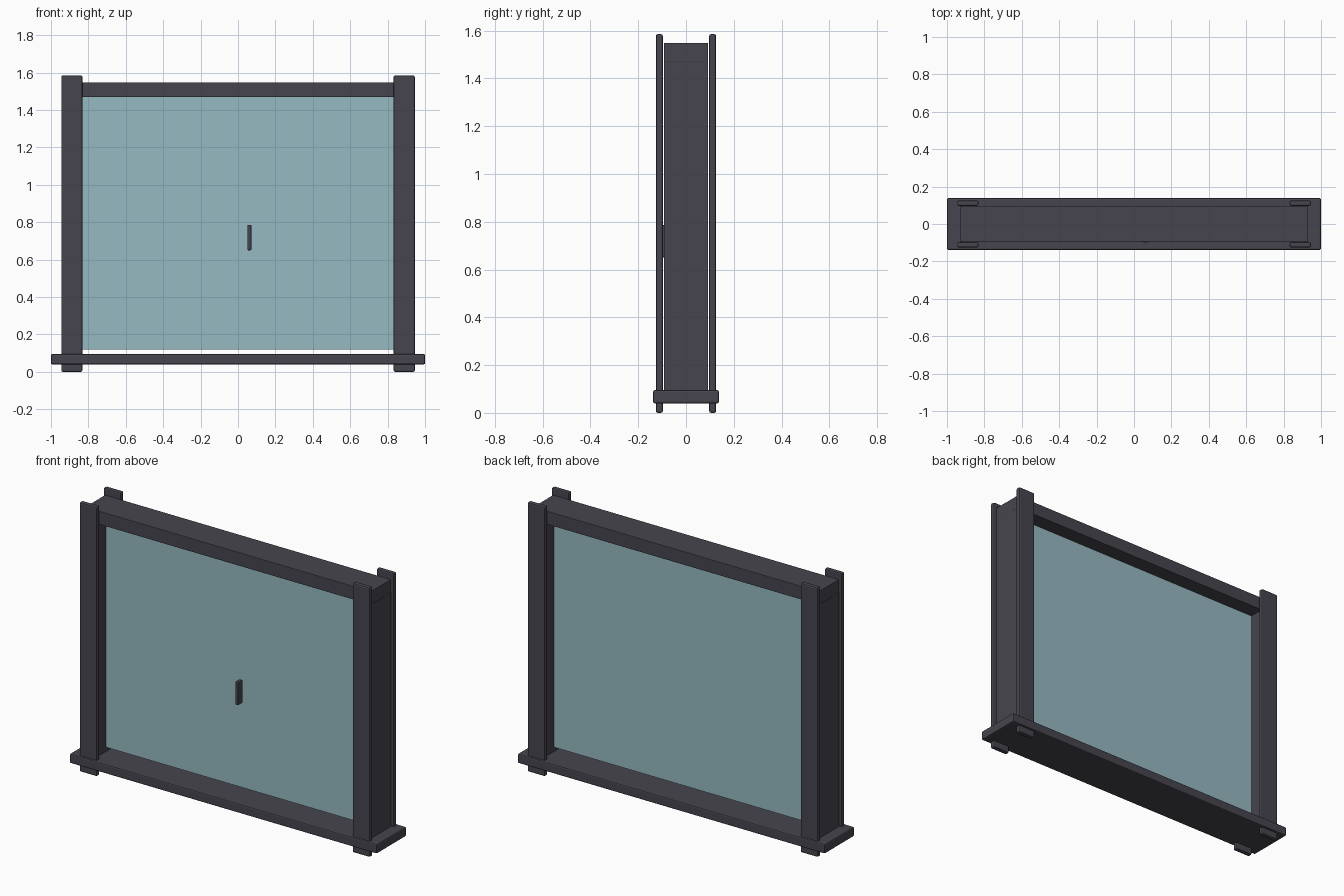
import bpy

default = bpy.data.objects.get("Cube")
if default:
    bpy.data.objects.remove(default, do_unlink=True)


def make_material(name, color):
    mat = bpy.data.materials.new(name)
    mat.use_nodes = True
    mat.diffuse_color = (*color, 1)
    mat.node_tree.nodes["Principled BSDF"].inputs["Base Color"].default_value = (*color, 1)
    return mat


charcoal = make_material("charcoal_frame", (0.062, 0.06, 0.077))
pale_teal = make_material("pale_teal_glass", (0.305, 0.49, 0.54))


def box(name, x, y, z, mat, bevel=0):
    """Box spanning the given (low, high) ranges, with optionally softened edges."""
    spans = (x, y, z)
    bpy.ops.mesh.primitive_cube_add(size=1, location=[(a + b) / 2 for a, b in spans])
    obj = bpy.context.object
    obj.name = name
    obj.scale = [b - a for a, b in spans]
    bpy.ops.object.transform_apply(location=False, rotation=False, scale=True)
    obj.data.materials.append(mat)
    if bevel:
        mod = obj.modifiers.new("soft_edges", "BEVEL")
        mod.width = bevel
        mod.segments = 2
    return obj


def mirrored(low, high, side):
    return tuple(sorted((low * side, high * side)))


DEPTH = (-0.093, 0.093)   # depth of the casing boards
OUTER, INNER = 0.93, 0.857
BASE_TOP, HEAD_LOW, HEAD_TOP = 0.095, 1.47, 1.548

# Sill and casing
box("sill", (-1, 1), (-0.138, 0.138), (0.04, BASE_TOP), charcoal, 0.007)
box("head_board", (-OUTER, OUTER), DEPTH, (HEAD_LOW, HEAD_TOP), charcoal, 0.002)
for side_name, sx in (("left", 1), ("right", -1)):
    box(f"{side_name}_jamb", mirrored(INNER, OUTER, sx), DEPTH,
        (BASE_TOP, HEAD_LOW), charcoal)
    # Trim posts pass through the sill and form the feet
    for face_name, sy in (("front", -1), ("back", 1)):
        box(f"{face_name}_{side_name}_post", mirrored(0.832, 0.945, sx),
            mirrored(0.097, 0.126, sy), (0, 1.585), charcoal, 0.008)

# Glass pane, clear of the sill by a narrow gap
box("glass_pane", (-INNER, INNER), (-0.003, 0.003), (0.12, HEAD_LOW), pale_teal)

# Pull handle
box("handle", (0.05, 0.071), (-0.1, -0.057), (0.65, 0.786), charcoal, 0.005)
